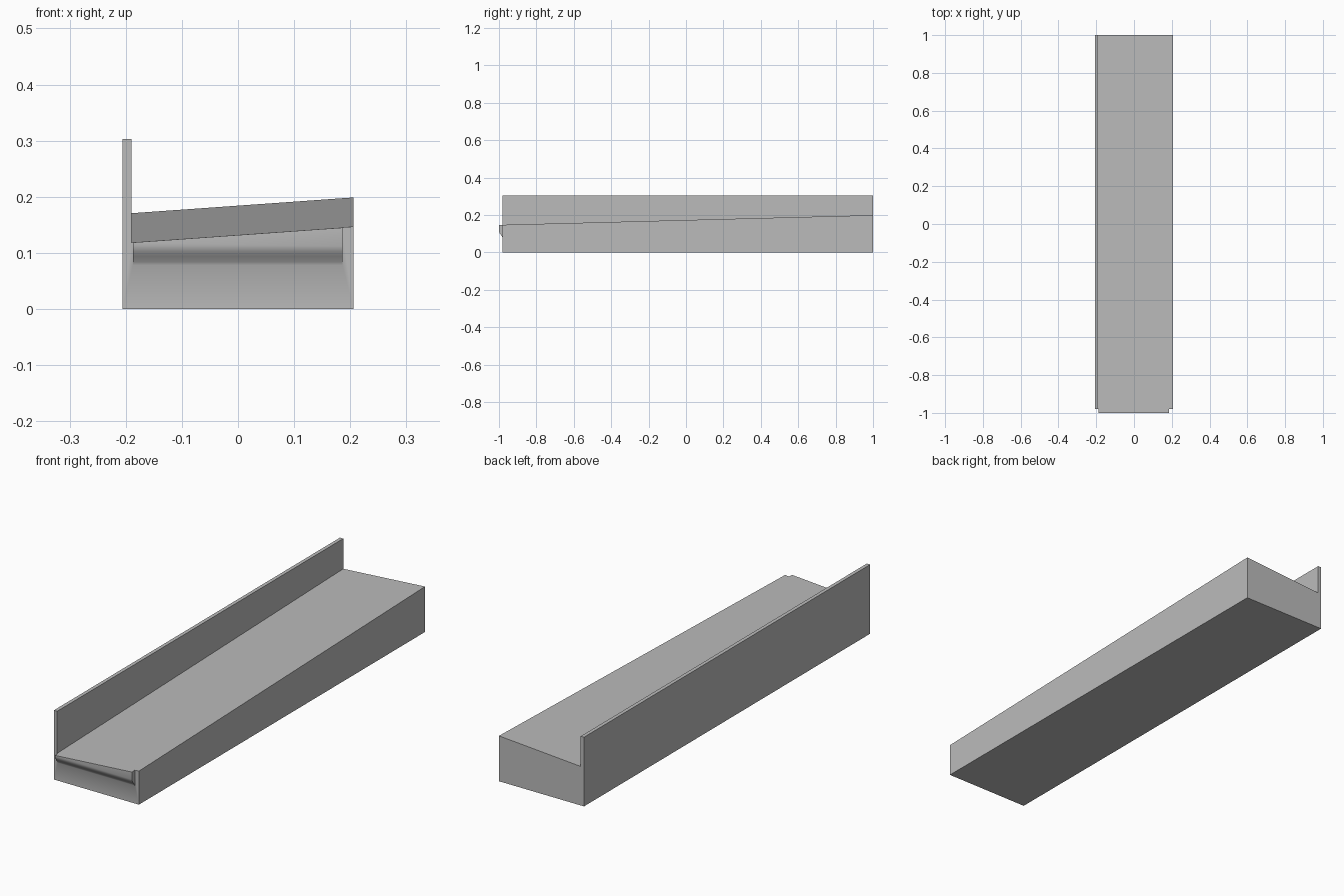
import bpy
import bmesh

cube = bpy.data.objects.get("Cube")
if cube:
    bpy.data.objects.remove(cube, do_unlink=True)

# One plain grey finish
grey = bpy.data.materials.new("plain_grey")
colour = (0.5, 0.5, 0.5, 1.0)
grey.diffuse_color = colour
grey.use_nodes = True
grey.node_tree.nodes["Principled BSDF"].inputs["Base Color"].default_value = colour

HALF, WALL_IN, WALL_TOP = 0.206, -0.19, 0.303
FRONT, BACK = -0.98, 1.0
LIP_L, LIP_R = -0.187, 0.186


def deck_z(x, y):
    """Height of the deck, which tilts along both x and y."""
    return 0.158 + 0.071 * x + 0.0262 * y


bm = bmesh.new()


def vert(x, y, z=None):
    return bm.verts.new((x, y, deck_z(x, y) if z is None else z))


def section(y):
    """Bottom right, bottom left, deck left, deck right, wall inner and outer top."""
    return [vert(-HALF, y, 0), vert(HALF, y, 0), vert(HALF, y),
            vert(WALL_IN, y), vert(WALL_IN, y, WALL_TOP), vert(-HALF, y, WALL_TOP)]


def lip_edge(x):
    """Curved nosing profile, from its root under the deck to the deck level."""
    curve = [(FRONT, 0.078), (-0.983, 0.084), (-0.99, 0.094), (-0.997, 0.103), (-1, 0.112)]
    return [vert(x, y, z) for y, z in curve] + [vert(x, -1), vert(x, FRONT)]


front, back = section(FRONT), section(BACK)
left, right = lip_edge(LIP_R), lip_edge(LIP_L)

# Long sides, wall and underside
for i in (0, 1, 3, 4, 5):
    j = (i + 1) % 6
    bm.faces.new((front[i], front[j], back[j], back[i]))

# Sloping deck, running out over the nosing
bm.faces.new((back[3], back[2], front[2], left[-1], left[-2],
              right[-2], right[-1], front[3]))

# End faces
bm.faces.new(back)
bm.faces.new(front[:3] + [left[-1], left[0], right[0], right[-1]] + front[3:])

# Nosing: curved front and two cheeks
for i in range(5):
    bm.faces.new((left[i], left[i + 1], right[i + 1], right[i]))
bm.faces.new(left)
bm.faces.new(right)

bmesh.ops.recalc_face_normals(bm, faces=bm.faces)
mesh = bpy.data.meshes.new("sloped_sill")
bm.to_mesh(mesh)
bm.free()
mesh.materials.append(grey)

sill = bpy.data.objects.new("sloped_sill", mesh)
bpy.context.collection.objects.link(sill)
bpy.ops.object.select_all(action="DESELECT")
sill.select_set(True)
bpy.context.view_layer.objects.active = sill
bpy.ops.object.shade_smooth_by_angle(angle=0.7)
